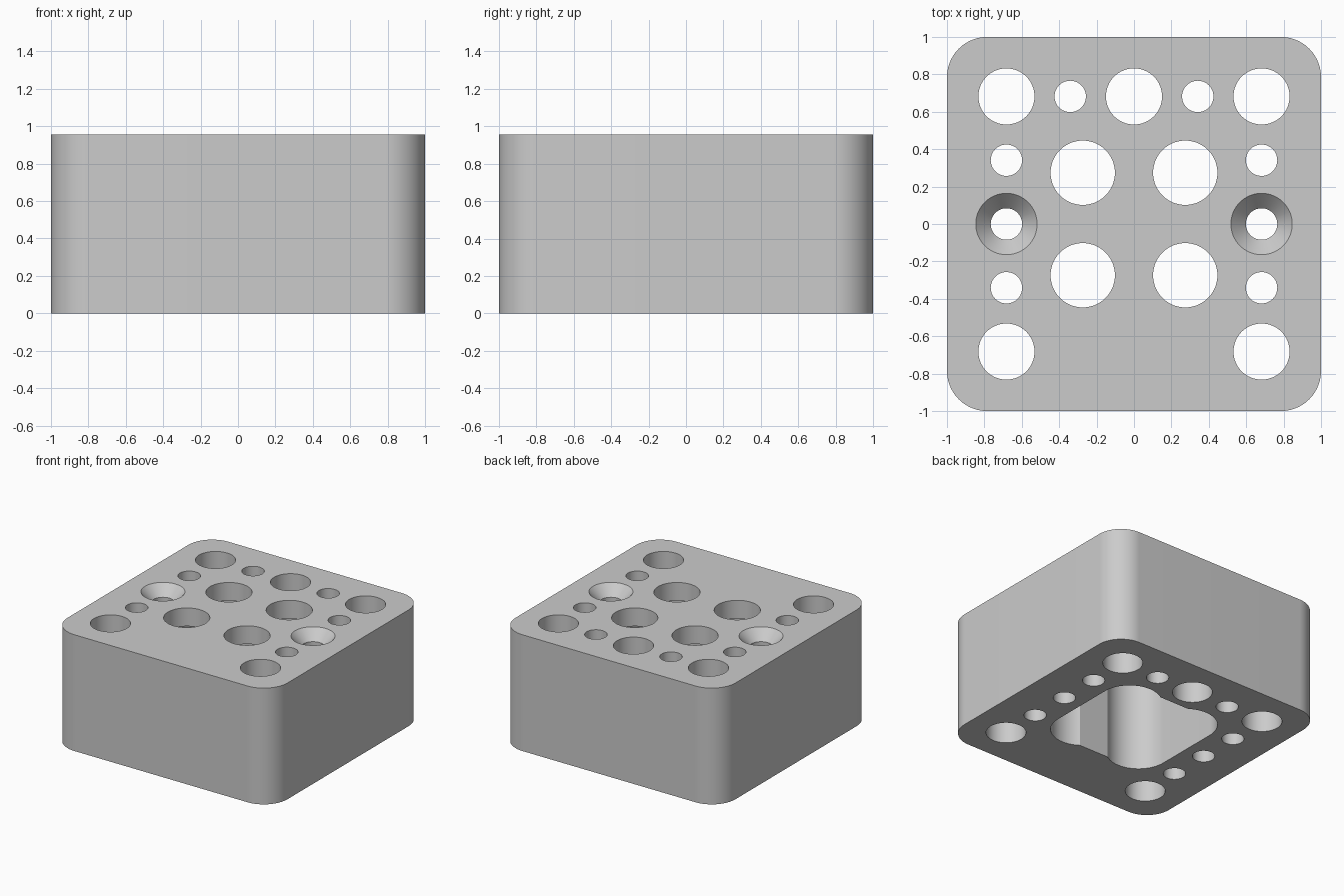
import bpy
import bmesh
from math import sin, cos, pi, radians

cube = bpy.data.objects.get("Cube")
if cube:
    bpy.data.objects.remove(cube, do_unlink=True)

HEIGHT = 0.955      # block height
CORNER = 0.215      # corner radius of the block
PITCH = 0.682       # distance of the outer holes from the centre
BORE = 0.274        # distance of the large bores from the centre
LOBE = 0.24         # radius of the pocket lobes
CEILING = 0.15      # thickness above the pocket
SINK = 0.085        # depth of the countersinks

grey = bpy.data.materials.new("light grey")
grey.use_nodes = True
grey.diffuse_color = (0.6, 0.6, 0.6, 1)
grey.node_tree.nodes["Principled BSDF"].inputs["Base Color"].default_value = (0.6, 0.6, 0.6, 1)


def arc(cx, cy, r, start, end, steps):
    angles = [start + (end - start) * i / steps for i in range(steps + 1)]
    return [(cx + r * cos(a), cy + r * sin(a)) for a in angles]


def circle(x, y, r, steps=64):
    return arc(x, y, r, 0, 2 * pi, steps)[:-1]


def loft(name, sections):
    """Solid through matching outlines, given as (z, points) from bottom to top."""
    bm = bmesh.new()
    rings = [[bm.verts.new((x, y, z)) for x, y in pts] for z, pts in sections]
    n = len(rings[0])
    for low, high in zip(rings, rings[1:]):
        for i in range(n):
            j = (i + 1) % n
            bm.faces.new((low[i], low[j], high[j], high[i]))
    bm.faces.new(rings[0][::-1])
    bm.faces.new(rings[-1])
    bmesh.ops.recalc_face_normals(bm, faces=bm.faces)
    mesh = bpy.data.meshes.new(name)
    bm.to_mesh(mesh)
    bm.free()
    mesh.materials.append(grey)
    obj = bpy.data.objects.new(name, mesh)
    bpy.context.collection.objects.link(obj)
    return obj


# Rounded square block
outline = []
for k, (sx, sy) in enumerate([(1, 1), (-1, 1), (-1, -1), (1, -1)]):
    c = 1 - CORNER
    outline += arc(sx * c, sy * c, CORNER, k * pi / 2, (k + 1) * pi / 2, 24)
block = loft("block", [(0, outline), (HEIGHT, outline)])

# Four-lobed pocket open at the bottom: one quarter mirrored round
quarter = arc(BORE, BORE, LOBE, 0, radians(125), 36)
half = quarter + [(-x, y) for x, y in reversed(quarter)]
pocket = half + [(x, -y) for x, y in reversed(half)]
cutters = [loft("pocket_cutter", [(-0.1, pocket), (HEIGHT - CEILING, pocket)])]


def drill(name, x, y, r, bottom=-0.1):
    ring = circle(x, y, r)
    cutters.append(loft(name, [(bottom, ring), (HEIGHT + 0.1, ring)]))


# Holes on both sides
for s in (-1, 1):
    for t in (-1, 1):
        drill("bore_cutter", s * BORE, t * BORE, 0.172, HEIGHT - CEILING - 0.1)
        drill("corner_hole_cutter", s * PITCH, t * PITCH, 0.15)
        drill("side_pin_cutter", s * PITCH, t * PITCH / 2, 0.084)
    drill("back_pin_cutter", s * PITCH / 2, PITCH, 0.084)
    # Countersunk screw hole
    x = s * PITCH
    narrow, wide = circle(x, 0, 0.084), circle(x, 0, 0.164)
    cutters.append(loft("screw_hole_cutter", [
        (-0.1, narrow), (HEIGHT - SINK, narrow), (HEIGHT, wide), (HEIGHT + 0.1, wide)]))
drill("back_middle_hole_cutter", 0, PITCH, 0.15)

# Cut everything out of the block
bpy.ops.object.select_all(action="DESELECT")
block.select_set(True)
bpy.context.view_layer.objects.active = block
for cutter in cutters:
    cutter.hide_render = True
    mod = block.modifiers.new("cut", "BOOLEAN")
    mod.operation = "DIFFERENCE"
    mod.solver = "EXACT"
    mod.object = cutter
    bpy.ops.object.modifier_apply(modifier=mod.name)
    bpy.data.objects.remove(cutter, do_unlink=True)

bpy.ops.object.shade_smooth_by_angle(angle=radians(30))
